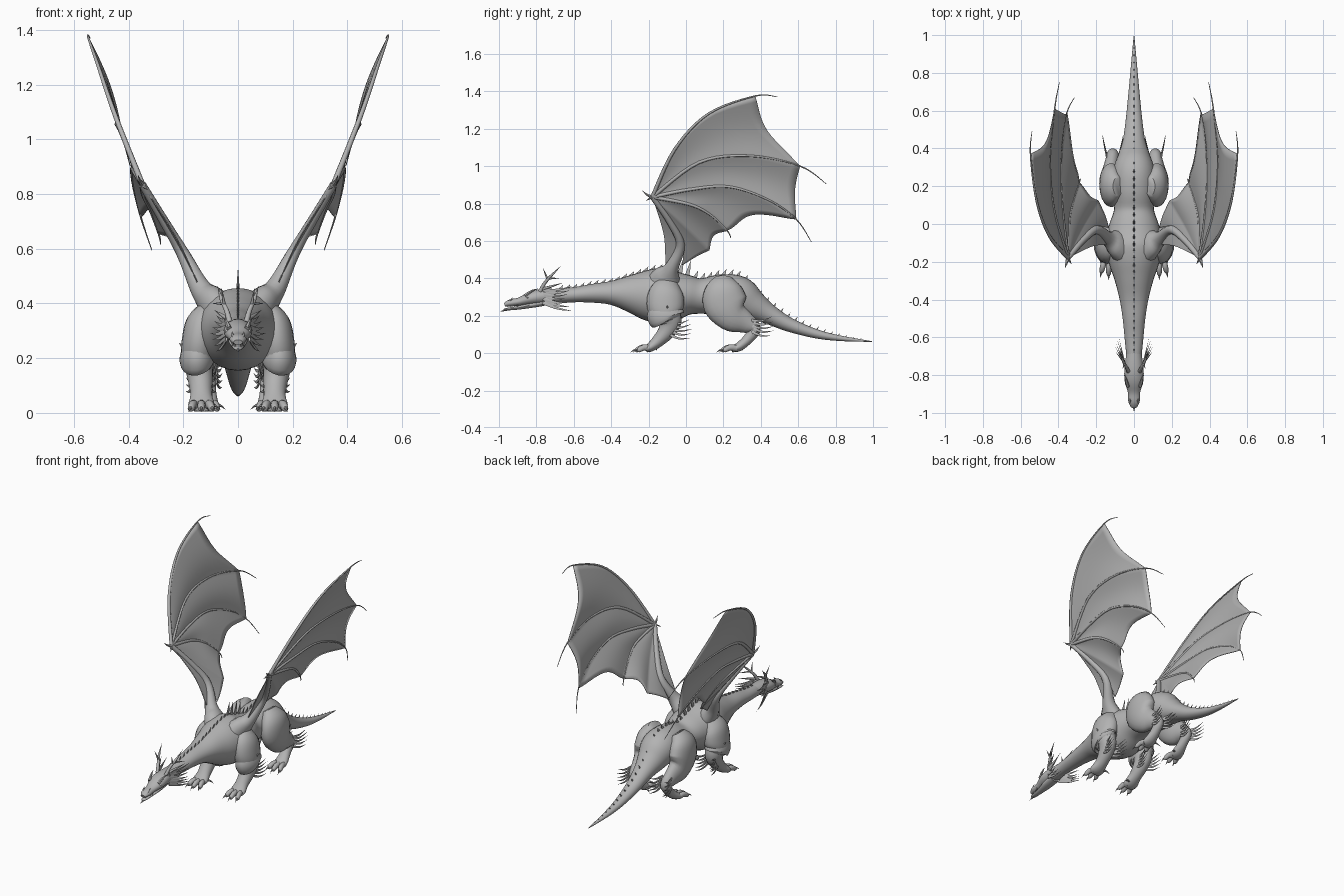
import bpy, bmesh, math
from mathutils import Vector

if "Cube" in bpy.data.objects:
    bpy.data.objects.remove(bpy.data.objects["Cube"], do_unlink=True)

hide = bpy.data.materials.new("grey_hide")
hide.use_nodes = True
hide.diffuse_color = (.45, .45, .45, 1)
hide.node_tree.nodes["Principled BSDF"].inputs["Base Color"].default_value = hide.diffuse_color
hide.node_tree.nodes["Principled BSDF"].inputs["Roughness"].default_value = .7


def spline(keys, t):
    """Catmull-Rom point at t in 0..1 through keys of any size."""
    last = len(keys) - 1
    u = min(max(t, 0), 1) * last
    i = min(int(u), last - 1)
    f = u - i
    p = [keys[max(0, min(last, i + k))] for k in (-1, 0, 1, 2)]
    return [b + f * (c - a) / 2 + f * f * (a - b * 5 / 2 + c * 2 - d / 2)
            + f ** 3 * (b * 3 - a - c * 3 + d) / 2 for a, b, c, d in zip(*p)]


def loft(bm, keys, sides, steps):
    """Skin elliptical rings (x, y, z, half width, half depth) along a path."""
    count = steps * (len(keys) - 1)
    rows = [spline(keys, i / count) for i in range(count + 1)]
    pts = [Vector(r[:3]) for r in rows]
    rings = []
    for i, r in enumerate(rows):
        tan = (pts[min(i + 1, count)] - pts[max(i - 1, 0)]).normalized()
        ref = Vector((1, 0, 0)) if abs(tan.x) < .95 else Vector((0, 0, 1))
        side = (ref - tan * tan.dot(ref)).normalized()
        up = tan.cross(side)
        rings.append([bm.verts.new(pts[i] + side * math.cos(a) * max(r[3], .0005)
                                   + up * math.sin(a) * max(r[4], .0005))
                      for a in (math.tau * k / sides for k in range(sides))])
    for lo, hi in zip(rings, rings[1:]):
        for k in range(sides):
            n = (k + 1) % sides
            bm.faces.new((lo[k], lo[n], hi[n], hi[k]))
    bm.faces.new(rings[0][::-1])
    bm.faces.new(rings[-1])


def finish(name, bm, mirror, angle=50, thickness=0):
    bmesh.ops.recalc_face_normals(bm, faces=bm.faces)
    mesh = bpy.data.meshes.new(name)
    bm.to_mesh(mesh)
    bm.free()
    mesh.materials.append(hide)
    obj = bpy.data.objects.new(name, mesh)
    bpy.context.collection.objects.link(obj)
    if mirror:
        obj.modifiers.new("Mirror", "MIRROR").use_mirror_merge = False
    if thickness:
        solid = obj.modifiers.new("Solidify", "SOLIDIFY")
        solid.thickness, solid.offset = thickness, 0
    bpy.ops.object.select_all(action="DESELECT")
    obj.select_set(True)
    bpy.context.view_layer.objects.active = obj
    bpy.ops.object.shade_smooth_by_angle(angle=math.radians(angle))


def part(name, paths, sides=16, steps=4, mirror=True):
    bm = bmesh.new()
    for keys in paths:
        loft(bm, keys, sides, steps)
    finish(name, bm, mirror)


def spike(base, tip, a, b=None, bend=0):
    """Tapered thorn keys with an optional upward bend."""
    mid = [(p + q) / 2 for p, q in zip(base, tip)]
    b = b or a
    return [(*base, a, b), (mid[0], mid[1], mid[2] + bend, a * .65, b * .65), (*tip, 0, 0)]


def centred(rows):
    return [(0, *r) for r in rows]


# Neck, trunk and tail
body = centred([
    (-.72, .305, .038, .036), (-.6, .312, .05, .04), (-.5, .32, .06, .05),
    (-.4, .322, .076, .064), (-.3, .318, .102, .1), (-.2, .31, .135, .138),
    (-.1, .305, .15, .15), (0, .31, .13, .112), (.08, .305, .105, .094),
    (.18, .31, .11, .11), (.28, .3, .11, .112), (.36, .255, .085, .082),
    (.44, .21, .06, .055), (.55, .153, .044, .038), (.69, .105, .03, .025),
    (.82, .08, .018, .015), (.995, .062, .002, .002)])
part("body", [body], 28, 5, False)

# Head
part("skull", [centred([
    (-.68, .308, .04, .036), (-.77, .303, .05, .04), (-.83, .293, .05, .035),
    (-.89, .276, .033, .022), (-.94, .268, .03, .019), (-.97, .258, .016, .01)])], 20, 4, False)
part("lower_jaw", [centred([
    (-.76, .272, .036, .02), (-.83, .257, .033, .016), (-.9, .242, .022, .01),
    (-.96, .235, .016, .007), (-.975, .232, .006, .004)])], 14, 4, False)
part("chin_spike", [spike((0, -.955, .233), (0, -.997, .222), .007)], 6, 3, False)
part("teeth", [spike((.022 - .004 * k, -.9 - .017 * k, .262), (.02 - .004 * k, -.904 - .017 * k, .242), .003)
               for k in range(4)], 5, 2)
part("eyes", [[(.036, -.856, .296, .002, .002), (.038, -.846, .298, .01, .008), (.036, -.832, .3, .002, .002)]], 8)
part("brow_horns", [spike((.032, -.86, .308), (.052, -.79, .345), .01, bend=.006),
                    spike((.018, -.945, .275), (.022, -.925, .298), .007)], 6, 3)
part("antlers", [
    [(.03, -.78, .33, .011, .011), (.042, -.755, .375, .009, .009),
     (.06, -.72, .415, .007, .007), (.075, -.67, .465, 0, 0)],
    spike((.05, -.74, .395), (.06, -.765, .455), .006),
    spike((.05, -.735, .4), (.095, -.68, .4), .006),
    spike((.04, -.76, .345), (.085, -.66, .375), .008)], 8, 4)
part("cheek_frill", [spike((.042, -.765 + .012 * (k % 2), .27 + .011 * k),
                           (.1 - .007 * abs(k - 3), -.65 + .014 * abs(k - 3), .225 + .022 * k),
                           .004, .011, -.008) for k in range(7)], 6, 4)

# Row of dorsal thorns following the back
spines = []
track = [spline(body, i / 400) for i in range(401)]
y = -.68
while y < .95:
    _, _, z, _, h = min(track, key=lambda r: abs(r[1] - y))
    tall = .02 if y < -.14 else .075 if y < .02 else .033 * (1.05 - y)
    top = z + h
    spines.append(spike((0, y, top - .012), (0, y + .022, top + tall), .006, .014 * (1.2 - max(y, .2)), -.003))
    y += .038
part("dorsal_spines", spines, 6, 3, False)

# Legs
part("front_legs", [[
    (.1, -.09, .39, .03, .045), (.128, -.105, .33, .06, .09), (.142, -.11, .26, .064, .1),
    (.146, -.105, .205, .062, .085), (.142, -.085, .165, .052, .062), (.137, -.105, .115, .045, .046),
    (.134, -.15, .065, .04, .034), (.134, -.19, .032, .048, .025), (.134, -.215, .022, .04, .018)]], 20)
part("elbow_guard", [[(.15, -.11, .235, .055, .09), (.15, -.108, .2, .064, .1), (.147, -.1, .185, .06, .085),
                      (.145, -.095, .172, .045, .06)]], 20)
part("elbow_thorns", [spike((.185, -.1, .23), (.215, -.1, .255), .014)], 6)
part("hind_legs", [[
    (.085, .2, .4, .03, .05), (.112, .2, .345, .06, .1), (.122, .21, .265, .062, .118),
    (.124, .25, .2, .054, .09), (.118, .315, .165, .04, .06), (.112, .365, .13, .032, .036),
    (.11, .335, .08, .03, .028), (.112, .285, .035, .04, .024), (.115, .245, .022, .04, .018)]], 20)
toes, claws = [], []
for x, y in ((.134, -.19), (.115, .27)):
    for k in (-1, 0, 1):
        reach = .075 - .012 * abs(k)
        tx, ty = x + k * .038, y - reach
        toes.append([(x + k * .022, y, .026, .016, .018), ((x + tx) / 2 + k * .012, y - reach * .55, .03, .015, .017),
                     (tx, ty, .016, .012, .013), (tx, ty - .008, .014, .004, .005)])
        claws.append(spike((tx, ty, .018), (tx + k * .008, ty - .032, .003), .007, bend=.005))
    claws.append(spike((x - .03, y + .02, .03), (x - .07, y + .035, .012), .008, bend=.006))
part("toes", toes, 10, 3)
part("claws", claws, 6, 3)

# Swept fringes behind the forearms and hocks
fringe = []
for x, y, z in ((.135, -.09, .135), (.112, .35, .15)):
    for side in (-1, 1):
        for k in range(5):
            fringe.append(spike((x + side * .032, y + .012 * (k % 2), z - .035 + .015 * k),
                                (x + side * .055, y + .125 - .008 * abs(k - 2), z - .055 + .025 * k),
                                .004, .009, -.012))
part("leg_fringes", fringe, 6, 4)

# Wing skeleton: each finger ends in a free tip past the membrane
wrist = (.35, -.18, .835)
fingers = [
    [wrist, (.45, -.06, 1.09), (.515, .12, 1.28), (.548, .37, 1.375), (.54, .49, 1.37)],
    [wrist, (.425, .07, 1.02), (.445, .34, 1.055), (.42, .61, 1), (.395, .75, .905)],
    [wrist, (.375, .02, .875), (.388, .23, .89), (.38, .44, .82), (.355, .59, .715), (.315, .67, .595)],
    [wrist, (.345, .02, .795), (.32, .13, .74), (.29, .22, .655), (.282, .24, .615)]]
part("wing_fingers", [[(*p, r, r) for p, r in zip(f, [.011 - .0095 * i / (len(f) - 1) for i in range(len(f))])]
                      for f in fingers], 8, 6)
arm = [(.14, -.075, .46), (.2, -.03, .58), (.27, -.085, .7), wrist]
part("wing_arms", [[(.06, -.13, .36, .07, .09), (.1, -.1, .41, .055, .075)]
                   + [(*p, r, r) for p, r in zip(arm, (.038, .024, .018, .014))]], 14, 5)
part("wing_thumbs", [spike(wrist, (.365, -.235, .87), .01, bend=-.006),
                     spike(wrist, (.33, -.215, .815), .008)], 6, 3)


# Wing membranes stretched between neighbouring edges
def membrane(bm, a, b, sag, billow, n=14):
    grid = []
    for i in range(n + 1):
        s = i / n
        arch = math.sin(math.pi * s)
        row = []
        for j in range(n + 1):
            t = j / n * (1 - sag * arch)
            p = Vector(spline(a, t)).lerp(Vector(spline(b, t)), s)
            p.x -= billow * arch * t
            row.append(bm.verts.new(p))
        grid.append(row)
    for r, q in zip(grid, grid[1:]):
        for j in range(n):
            bm.faces.new((r[j], r[j + 1], q[j + 1], q[j]))


bm = bmesh.new()
edges = [f[:-1] for f in fingers] + [[wrist, (.275, -.02, .69), (.19, .125, .55)]]
for a, b, sag in zip(edges, edges[1:], (.09, .04, .16, .12)):
    membrane(bm, a, b, sag, .022)
membrane(bm, edges[-1], [wrist, (.2, -.03, .58), (.135, -.02, .47)], .03, .01)
membrane(bm, arm[::-1], [wrist, (.225, -.12, .64), (.15, -.11, .48)], 0, 0)
bmesh.ops.remove_doubles(bm, verts=bm.verts, dist=.0005)
bmesh.ops.dissolve_degenerate(bm, edges=bm.edges, dist=.0003)
finish("wing_membranes", bm, True, 60, .004)
